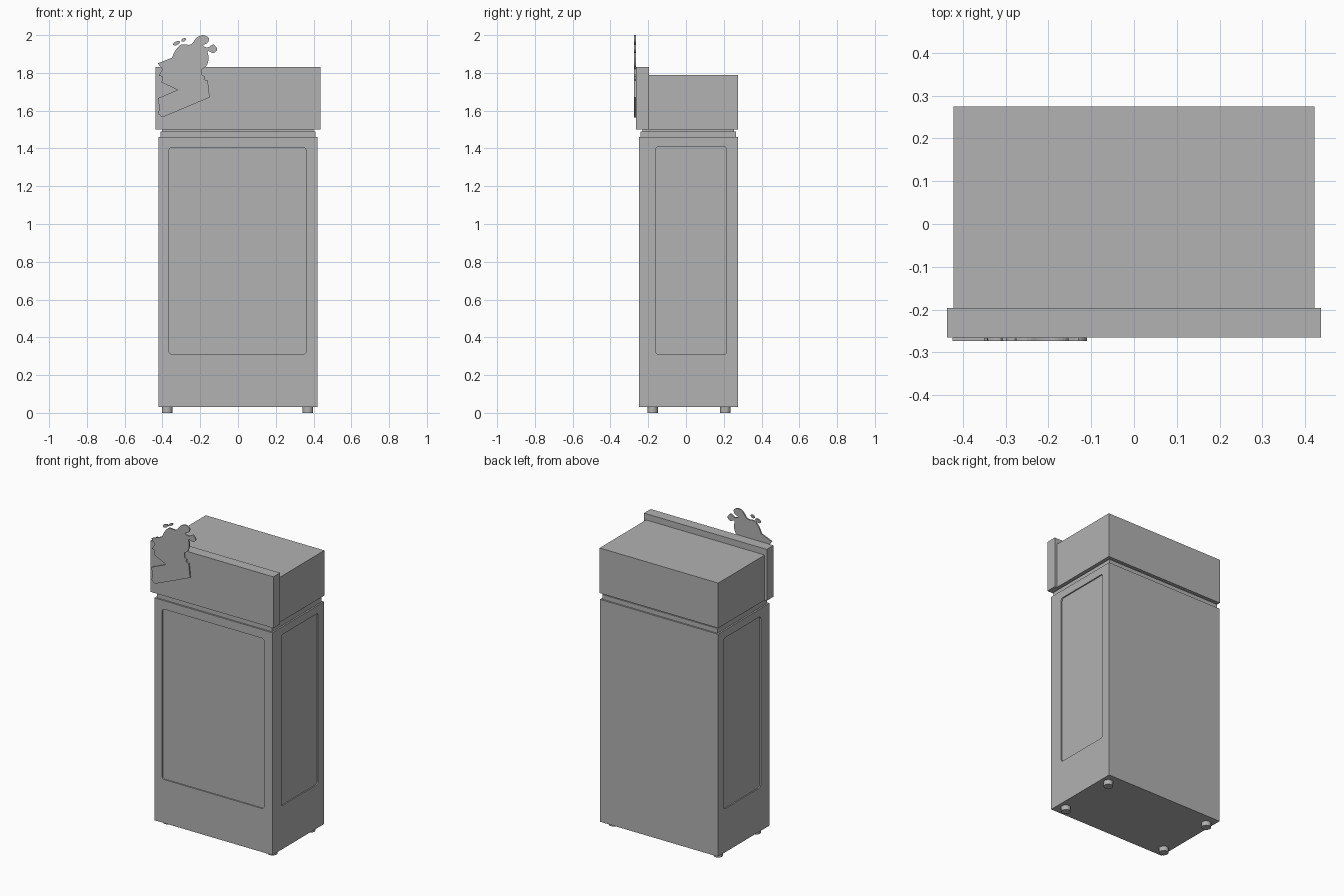
import bpy, bmesh, math
from mathutils import Vector

old = bpy.data.objects.get("Cube")
if old:
    bpy.data.objects.remove(old, do_unlink=True)

GREY = (0.445, 0.445, 0.445, 1)
mat = bpy.data.materials.new("plain grey")
mat.use_nodes = True
mat.diffuse_color = GREY
mat.node_tree.nodes["Principled BSDF"].inputs["Base Color"].default_value = GREY


def finish(name, bm):
    bmesh.ops.recalc_face_normals(bm, faces=bm.faces)
    mesh = bpy.data.meshes.new(name)
    bm.to_mesh(mesh)
    bm.free()
    mesh.materials.append(mat)
    obj = bpy.data.objects.new(name, mesh)
    bpy.context.collection.objects.link(obj)
    return obj


def box(name, x, y, z):
    bm = bmesh.new()
    bmesh.ops.create_cube(bm, size=1)
    for v in bm.verts:
        v.co = [lo + (c + 0.5) * (hi - lo) for c, (lo, hi) in zip(v.co, (x, y, z))]
    return finish(name, bm)


def prism(name, outlines, axis, lo, hi):
    """Extrude flat outlines along x or y."""
    bm = bmesh.new()
    place = (lambda u, v: (lo, u, v)) if axis == "x" else (lambda u, v: (u, lo, v))
    shift = Vector((hi - lo, 0, 0) if axis == "x" else (0, hi - lo, 0))
    for pts in outlines:
        face = bm.faces.new([bm.verts.new(place(*p)) for p in pts])
        geom = bmesh.ops.extrude_face_region(bm, geom=[face], use_keep_orig=True)["geom"]
        top = [g for g in geom if isinstance(g, bmesh.types.BMVert)]
        bmesh.ops.translate(bm, verts=top, vec=shift)
    return finish(name, bm)


def rounded(u0, u1, v0, v1, r=0.016, n=5):
    pts = []
    corners = [(u1 - r, v1 - r), (u0 + r, v1 - r), (u0 + r, v0 + r), (u1 - r, v0 + r)]
    for k, (u, v) in enumerate(corners):
        for i in range(n):
            a = math.pi / 2 * (k + i / (n - 1))
            pts.append((u + r * math.cos(a), v + r * math.sin(a)))
    return pts


def smooth_path(pts, n=4):
    """Open Catmull-Rom path through the points."""
    p = [Vector(q) for q in [pts[0], *pts, pts[-1]]]
    out = []
    for a, b, c, d in zip(p, p[1:], p[2:], p[3:]):
        for i in range(n):
            t = i / n
            out.append(0.5 * (2 * b + (c - a) * t + (2 * a - 5 * b + 4 * c - d) * t * t
                              + (3 * b - a - 3 * c + d) * t ** 3))
    return out + [p[-1]]


# Cabinet body with shallow recessed panels on the front and both sides
W, FRONT, BACK = 0.42, -0.25, 0.275
DEPTH = 0.008
body = box("cabinet_body", (-W, W), (FRONT, BACK), (0.03, 1.46))
side = rounded(-0.16, 0.215, 0.31, 1.41)
cutters = [
    prism("front_cutter", [rounded(-0.365, 0.36, 0.31, 1.405)], "y", FRONT - 0.1, FRONT + DEPTH),
    prism("left_cutter", [side], "x", W - DEPTH, W + 0.1),
    prism("right_cutter", [side], "x", -W - 0.1, DEPTH - W),
]
for cutter in cutters:
    mod = body.modifiers.new("panel", "BOOLEAN")
    mod.operation = "DIFFERENCE"
    mod.solver = "EXACT"
    mod.object = cutter
bpy.context.view_layer.update()
cut_mesh = bpy.data.meshes.new_from_object(
    body.evaluated_get(bpy.context.evaluated_depsgraph_get()))
body.modifiers.clear()
body.data = cut_mesh
for cutter in cutters:
    bpy.data.objects.remove(cutter, do_unlink=True)

# Neck between body and head, with a narrower shadow gap on top
box("neck", (-0.41, 0.41), (-0.24, 0.265), (1.46, 1.49))
box("neck_gap", (-0.4, 0.4), (-0.23, 0.255), (1.49, 1.5))

# Head housing and the taller front board
box("head_housing", (-0.422, 0.422), (-0.2, BACK), (1.5, 1.79))
box("front_board", (-0.437, 0.437), (-0.265, -0.197), (1.5, 1.83))

# Feet
for x, sx in ((-0.375, "right"), (0.37, "left")):
    for y, sy in ((-0.177, "front"), (0.208, "back")):
        bm = bmesh.new()
        bmesh.ops.create_cone(bm, cap_ends=True, segments=24, radius1=0.028,
                              radius2=0.028, depth=0.03)
        bmesh.ops.translate(bm, verts=bm.verts, vec=(x, y, 0.015))
        foot = finish(f"{sy}_{sx}_foot", bm)
        bpy.ops.object.select_all(action="DESELECT")
        foot.select_set(True)
        bpy.context.view_layer.objects.active = foot
        bpy.ops.object.shade_smooth_by_angle()

# Splash plate: curved liquid on top, cracked glass below, loose drops above
liquid = smooth_path([
    (-0.35, 1.88), (-0.33, 1.92), (-0.3, 1.95), (-0.25, 1.95), (-0.22, 1.985),
    (-0.185, 2), (-0.155, 1.985), (-0.16, 1.96), (-0.185, 1.945), (-0.16, 1.935),
    (-0.13, 1.95), (-0.11, 1.925), (-0.13, 1.905), (-0.16, 1.915), (-0.155, 1.88),
    (-0.165, 1.84), (-0.19, 1.82)])
glass = [
    (-0.19, 1.79), (-0.175, 1.78), (-0.18, 1.765), (-0.16, 1.76), (-0.15, 1.67),
    (-0.4, 1.565), (-0.425, 1.585), (-0.415, 1.61), (-0.425, 1.665), (-0.32, 1.71),
    (-0.405, 1.75), (-0.4, 1.78), (-0.42, 1.785), (-0.4, 1.82), (-0.425, 1.85)]


def drop(x, z, rx, rz, tilt):
    pts = []
    for i in range(12):
        a = i * math.pi / 6
        u, v = rx * math.cos(a), rz * math.sin(a)
        pts.append((x + u * math.cos(tilt) - v * math.sin(tilt),
                    z + u * math.sin(tilt) + v * math.cos(tilt)))
    return pts


drops = [drop(-0.325, 1.957, 0.02, 0.01, 0.4), drop(-0.287, 1.975, 0.014, 0.008, 0.5)]
prism("splash_plate", [liquid + glass] + drops, "y", -0.274, -0.265)
